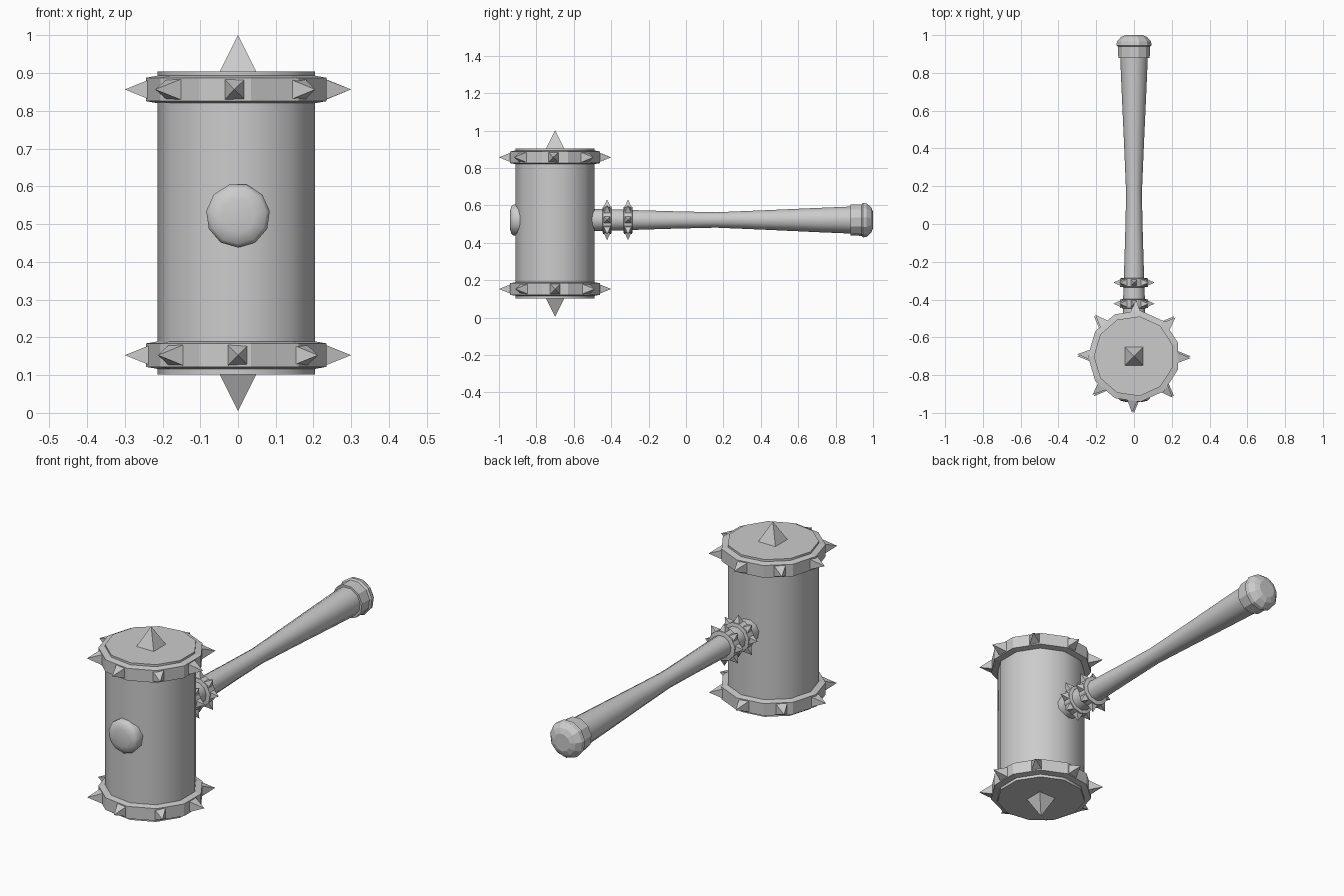
import bpy, bmesh
from math import pi, sin, cos, radians
from mathutils import Vector

if "Cube" in bpy.data.objects:
    bpy.data.objects.remove(bpy.data.objects["Cube"])

SIDES = 11
HY, HZ = -0.70, 0.523      # head axis y, handle axis z


def finish(name, bm, smooth=False):
    bmesh.ops.recalc_face_normals(bm, faces=bm.faces)
    me = bpy.data.meshes.new(name)
    bm.to_mesh(me)
    bm.free()
    ob = bpy.data.objects.new(name, me)
    bpy.context.collection.objects.link(ob)
    if smooth:
        bpy.ops.object.select_all(action='DESELECT')
        ob.select_set(True)
        bpy.context.view_layer.objects.active = ob
        bpy.ops.object.shade_smooth_by_angle(angle=radians(40))
    return ob


def lathe(name, profile, place, smooth=False):
    """Turn (radius, position) pairs; place maps (a, b, position) to xyz."""
    bm = bmesh.new()
    rings = []
    for r, h in profile:
        rings.append([bm.verts.new(place(r * cos(2 * pi * i / SIDES),
                                         r * sin(2 * pi * i / SIDES), h))
                      for i in range(SIDES)])
    for lo, hi in zip(rings, rings[1:]):
        for i in range(SIDES):
            j = (i + 1) % SIDES
            bm.faces.new((lo[i], lo[j], hi[j], hi[i]))
    bm.faces.new(rings[0])
    bm.faces.new(rings[-1])
    return finish(name, bm, smooth)


def on_head(a, b, h):       # corner points to -x
    return (-a, HY + b, h)


def on_handle(a, b, h):     # corner points to -z
    return (b, h, HZ - a)


def add_spike(bm, centre, out, side, r0, r1, half):
    """Four-sided spike from distance r0 to r1 along out."""
    c, d, u = Vector(centre), Vector(out), Vector(side)
    v = d.cross(u)
    base = [bm.verts.new(c + d * r0 + (u * s + v * t) * half)
            for s, t in ((-1, -1), (1, -1), (1, 1), (-1, 1))]
    tip = bm.verts.new(c + d * r1)
    bm.faces.new(base)
    for i in range(4):
        bm.faces.new((base[i], base[(i + 1) % 4], tip))


# Hammer head barrel
lathe("head_barrel", [(0.213, 0.102), (0.213, 0.904)], on_head, True)

# Bands, their spikes and the end spikes
for label, z, sgn, phase in (("top", 0.857, 1, -2), ("bottom", 0.153, -1, 0)):
    lathe(label + "_band", [(0.21, z - 0.037), (0.244, z - 0.031),
                            (0.244, z + 0.031), (0.21, z + 0.037)], on_head)
    bm = bmesh.new()
    for k in range(8):
        a = radians(45 * k + phase)
        add_spike(bm, (0, HY, z), (cos(a), sin(a), 0), (0, 0, 1), 0.225, 0.30, 0.03)
    finish(label + "_band_spikes", bm)
    bm = bmesh.new()
    add_spike(bm, (0, HY, 0.503), (0, 0, sgn), (1, 0, 0), 0.398, 0.498, 0.05)
    finish(label + "_end_spike", bm)

# Front boss where the handle passes through
lathe("front_boss", [(0.085, -0.88), (0.085, -0.922), (0.075, -0.934),
                     (0.045, -0.942)], on_handle, True)

# Handle with a waist
lathe("handle", [(0.061, -0.56), (0.059, -0.42), (0.054, -0.28), (0.047, -0.05),
                 (0.042, 0.16), (0.053, 0.42), (0.066, 0.70), (0.074, 0.89)],
      on_handle, True)

# Pommel collar and faceted cap
lathe("pommel_collar", [(0.084, 0.88), (0.086, 0.95)], on_handle)
lathe("pommel_cap", [(0.084, 0.938), (0.094, 0.946), (0.091, 0.966),
                     (0.07, 0.99), (0.045, 1.0)], on_handle)

# Spiked rings behind the head
for label, y in (("inner", -0.422), ("outer", -0.31)):
    lathe(label + "_ring", [(0.058, y - 0.025), (0.075, y - 0.022),
                            (0.075, y + 0.022), (0.058, y + 0.025)], on_handle)
    bm = bmesh.new()
    for k in range(8):
        a = radians(45 * k)
        add_spike(bm, (0, y, HZ), (cos(a), 0, sin(a)), (0, 1, 0), 0.067, 0.109, 0.019)
    finish(label + "_ring_spikes", bm)
